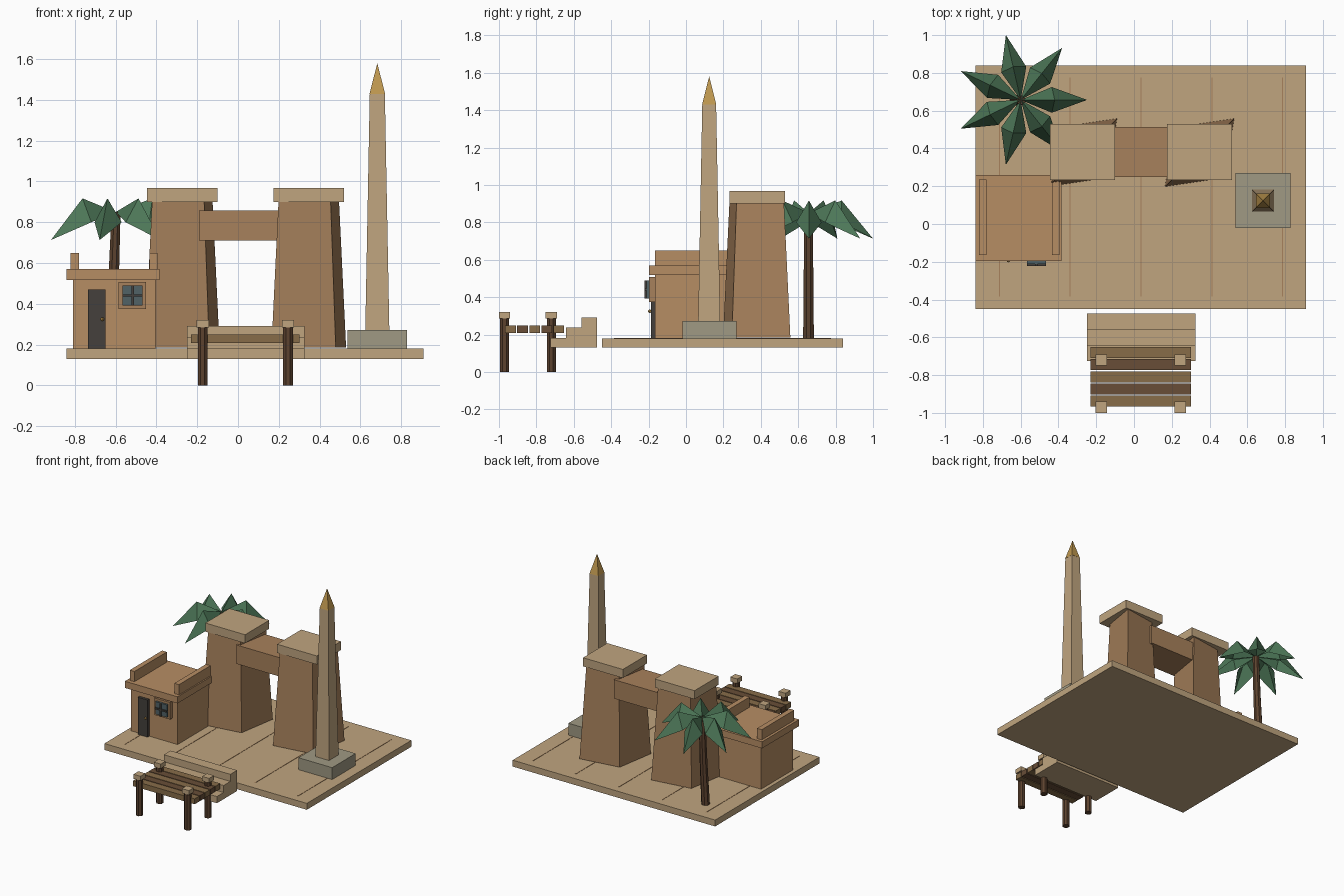
import bpy, bmesh, math
from mathutils import Vector

if "Cube" in bpy.data.objects:
    bpy.data.objects.remove(bpy.data.objects["Cube"])

def mat(name, r, g, b):
    m = bpy.data.materials.new(name)
    m.diffuse_color = (*[(c / 255) ** 2.2 for c in (r, g, b)], 1)
    m.use_nodes = True
    m.node_tree.nodes["Principled BSDF"].inputs["Base Color"].default_value = m.diffuse_color
    return m

SAND = mat("sand", 190, 163, 126)
CLAY = mat("clay", 166, 128, 92)
ADOBE = mat("adobe", 181, 140, 100)
STONE = mat("grey_stone", 158, 152, 130)
GOLD = mat("gold", 190, 150, 80)
WOOD = mat("wood", 134, 108, 74)
DARKWOOD = mat("dark_wood", 104, 79, 58)
POST = mat("post_wood", 92, 68, 50)
IRON = mat("dark_door", 70, 66, 62)
GLASS = mat("glass", 82, 98, 102)
GREEN = mat("palm_green", 78, 118, 88)

def mesh(name, verts, faces, m):
    me = bpy.data.meshes.new(name)
    bm = bmesh.new()
    vs = [bm.verts.new(v) for v in verts]
    for f in faces:
        bm.faces.new([vs[i] for i in f])
    bmesh.ops.recalc_face_normals(bm, faces=bm.faces)
    bm.to_mesh(me)
    bm.free()
    me.materials.append(m)
    ob = bpy.data.objects.new(name, me)
    bpy.context.collection.objects.link(ob)
    return ob

def loft(name, rings, m):
    """Closed solid through rings of equal vertex count."""
    n = len(rings[0])
    faces = [tuple(range(n)), tuple(range((len(rings) - 1) * n, len(rings) * n))]
    for r in range(len(rings) - 1):
        for i in range(n):
            j = (i + 1) % n
            faces.append((r * n + i, r * n + j, r * n + n + j, r * n + n + i))
    return mesh(name, [v for r in rings for v in r], faces, m)

def quad(cx, cy, hx, hy, z):
    return [(cx - hx, cy - hy, z), (cx + hx, cy - hy, z), (cx + hx, cy + hy, z), (cx - hx, cy + hy, z)]

def box(name, x0, x1, y0, y1, z0, z1, m):
    c = ((x0 + x1) / 2, (y0 + y1) / 2, (x1 - x0) / 2, (y1 - y0) / 2)
    return loft(name, [quad(*c, z0), quad(*c, z1)], m)

def circle(cx, cy, r, z, n=8):
    return [(cx + r * math.cos((i + .5) * 2 * math.pi / n), cy + r * math.sin((i + .5) * 2 * math.pi / n), z)
            for i in range(n)]

# courtyard slab with thin seams
box("courtyard_slab", -.84, .91, -.45, .84, .13, .18, SAND)
for i in range(5):
    x = -.713 + i * .375
    box("slab_seam", x - .003, x + .003, -.385, .775, .175, .182, CLAY)

# entrance steps
for i in range(3):
    y = -.725 + i * .083
    box("step", -.25, .325, y, -.475 if i == 2 else y + .083, .13, .182 + i * .055, SAND)

# jetty: planks, posts, caps
for i in range(5):
    y = -.967 + i * .0645
    box("jetty_plank", -.23, .302, y, y + .058, .208, .25, WOOD if i % 2 == 0 else DARKWOOD)
for x in (-.173, .245):
    for y in (-.97, -.72):
        loft("jetty_post", [circle(x, y, .026, 0), circle(x, y, .026, .29)], POST)
        box("post_cap", x - .03, x + .03, y - .03, y + .03, .285, .32, SAND)

# small house
box("house_walls", -.81, -.405, -.167, .23, .18, .52, ADOBE)
box("house_roof", -.84, -.385, -.197, .26, .518, .57, ADOBE)
for x in (-.82, -.435):
    box("roof_parapet", x, x + .04, -.165, .235, .57, .65, ADOBE)
box("door", -.735, -.65, -.188, -.16, .18, .47, IRON)
bpy.ops.mesh.primitive_uv_sphere_add(segments=8, ring_count=6, radius=.009, location=(-.665, -.194, .325))
bpy.context.object.name = "door_knob"
bpy.context.object.data.materials.append(GOLD)
box("window_frame", -.585, -.45, -.197, -.16, .375, .508, CLAY)
box("window_pane", -.567, -.467, -.212, -.19, .392, .49, GLASS)
box("window_bar_vertical", -.523, -.511, -.222, -.2, .392, .49, IRON)
box("window_bar_horizontal", -.567, -.467, -.222, -.2, .435, .447, IRON)

# gateway pylons, slightly skewed and tapered
CORNERS = [(-.183, -.18), (.132, -.133), (.183, .18), (-.132, .133)]
for cx in (-.273, .347):
    loft("pylon", [[(cx + s * x, .378 + s * y, z) for x, y in CORNERS]
                   for s, z in ((1, .185), (.81, .905))], CLAY)
    box("pylon_cap", cx - .172, cx + .172, .232, .53, .9, .967, SAND)
box("gate_lintel", -.19, .264, .25, .513, .71, .857, CLAY)

# obelisk
box("obelisk_base", .537, .828, -.02, .27, .18, .273, STONE)
ox, oy = .683, .124
loft("obelisk_shaft", [quad(ox, oy, .059, .059, .27), quad(ox, oy, .037, .037, 1.43)], SAND)
mesh("obelisk_tip", quad(ox, oy, .038, .038, 1.43) + [(ox, oy, 1.58)],
     [(0, 1, 2, 3)] + [(i, (i + 1) % 4, 4) for i in range(4)], GOLD)

# palm trunk
loft("palm_trunk", [circle(-.628, .655, .031, .18), circle(-.61, .655, .028, .51),
                    circle(-.598, .655, .024, .85)], POST)
# folded palm fronds
for i in range(7):
    a = i * 2 * math.pi / 7
    d, p = Vector((math.cos(a), math.sin(a), 0)), Vector((-math.sin(a), math.cos(a), 0))
    c = Vector((-.6, .657, 0))
    up = lambda r, w, z: c + d * r + p * w + Vector((0, 0, z))
    mesh("palm_frond", [up(0, 0, .85), up(.18, 0, .917), up(.352, 0, .713),
                        up(.165, .068, .8), up(.165, -.068, .8)],
         [(0, 1, 3), (1, 2, 3), (0, 4, 1), (1, 4, 2)], GREEN)
